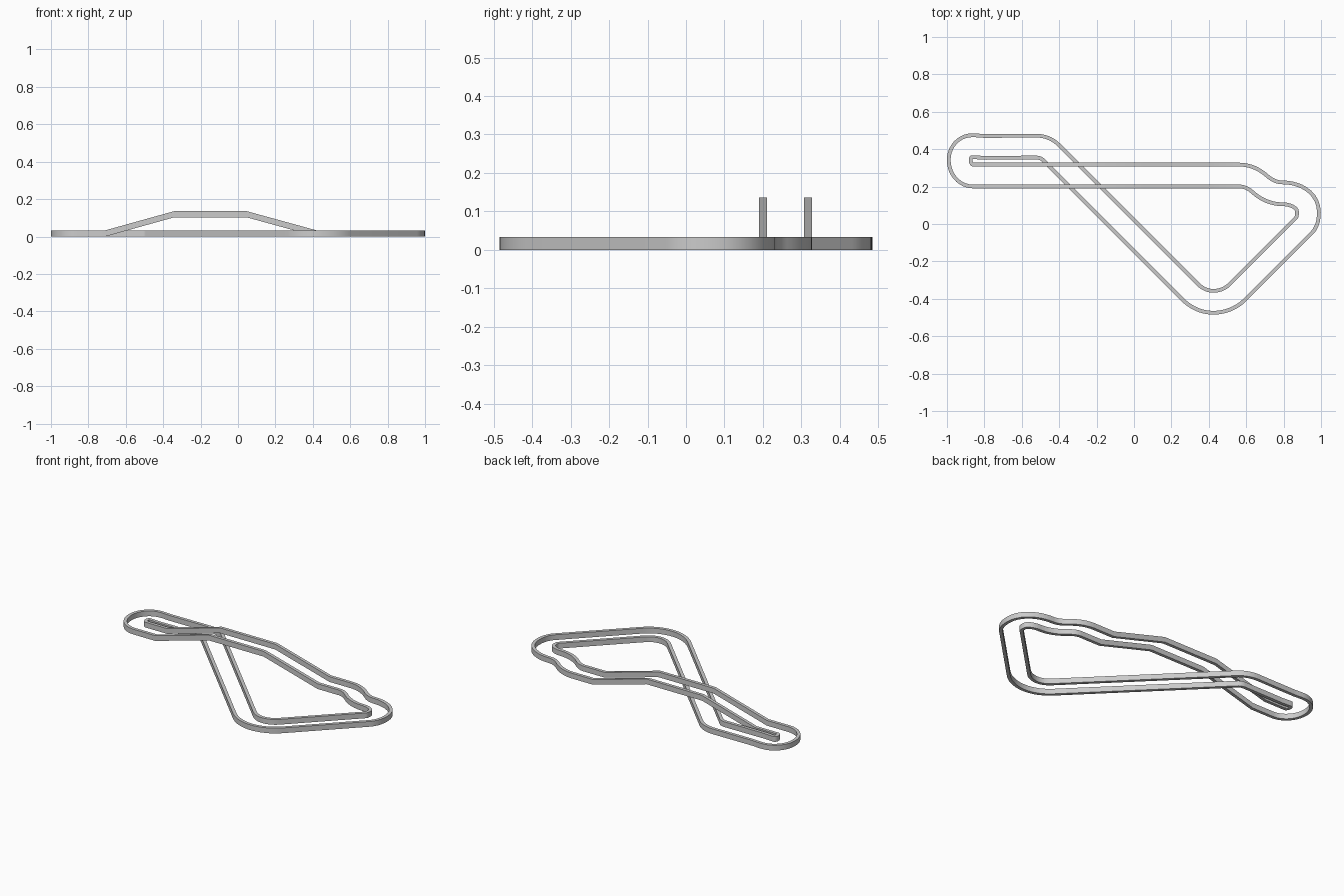
import bpy, bmesh
from math import radians, cos, sin, pi
from mathutils import Vector

cube = bpy.data.objects.get("Cube")
if cube:
    bpy.data.objects.remove(cube)

OFFSET, HALF, HEIGHT, LIFT = 0.0585, 0.01, 0.033, 0.103
STEPS = 10

grey = bpy.data.materials.new("barrier grey")
grey.use_nodes = True
grey.diffuse_color = (0.6, 0.6, 0.6, 1)
grey.node_tree.nodes["Principled BSDF"].inputs["Base Color"].default_value = (0.6, 0.6, 0.6, 1)

# Centre line knots: x, y, heading in degrees, lift
KNOTS = [
    (-0.86, 0.259, 0, 0), (-0.71, 0.259, 0, 0), (-0.34, 0.259, 0, LIFT),
    (0.045, 0.259, 0, LIFT), (0.42, 0.259, 0, 0), (0.565, 0.259, 0, 0),
    (0.675, 0.212, -42, 0), (0.795, 0.164, 0, 0), (0.93, 0.064, -90, 0),
    (0.908, -0.008, -135, 0), (0.553, -0.363, -135, 0), (0.423, -0.416, -180, 0),
    (0.3, -0.362, -225, 0), (-0.445, 0.383, -225, 0), (-0.525, 0.414, -180, 0),
    (-0.79, 0.412, -180, 0), (-0.865, 0.416, -180, 0), (-0.932, 0.343, -90, 0),
]


def heading(deg):
    return Vector((cos(radians(deg)), sin(radians(deg))))


def centre_line():
    """Points, left normals and lifts around the closed circuit."""
    result = []
    for i, (x, y, deg, lift) in enumerate(KNOTS):
        x2, y2, deg2, _ = KNOTS[(i + 1) % len(KNOTS)]
        p, q, d, e = Vector((x, y)), Vector((x2, y2)), heading(deg), heading(deg2)
        chord = q - p
        straight = d.dot(e) > 0.999 and d.dot(chord.normalized()) > 0.999
        turn = d.angle(e)
        handle = chord.length / (3 * cos(turn / 4) ** 2)
        a, b = p + d * handle, q - e * handle
        for k in range(1 if straight else STEPS):
            t = k / STEPS
            s = 1 - t
            point = p * s**3 + a * 3 * s * s * t + b * 3 * s * t * t + q * t**3
            tan = ((a - p) * s * s + (b - a) * 2 * s * t + (q - b) * t * t).normalized()
            result.append((point, Vector((-tan.y, tan.x)), lift))
    return result


def barrier(name, side):
    """Sweep an upright rectangle along one edge of the circuit."""
    bm = bmesh.new()
    rings = []
    for point, normal, lift in centre_line():
        ring = []
        for across, up in ((-HALF, 0), (HALF, 0), (HALF, HEIGHT), (-HALF, HEIGHT)):
            spot = point + normal * (side * OFFSET + across)
            ring.append(bm.verts.new((spot.x, spot.y, lift + up)))
        rings.append(ring)
    for i, ring in enumerate(rings):
        nxt = rings[(i + 1) % len(rings)]
        for k in range(4):
            m = (k + 1) % 4
            bm.faces.new((ring[k], ring[m], nxt[m], nxt[k]))
    bmesh.ops.recalc_face_normals(bm, faces=bm.faces)
    mesh = bpy.data.meshes.new(name)
    bm.to_mesh(mesh)
    bm.free()
    mesh.materials.append(grey)
    obj = bpy.data.objects.new(name, mesh)
    bpy.context.collection.objects.link(obj)
    bpy.ops.object.select_all(action="DESELECT")
    obj.select_set(True)
    bpy.context.view_layer.objects.active = obj
    bpy.ops.object.shade_smooth_by_angle(angle=pi / 6)


# The two barriers, left and right of the direction of travel
barrier("left_track_barrier", 1)
barrier("right_track_barrier", -1)
